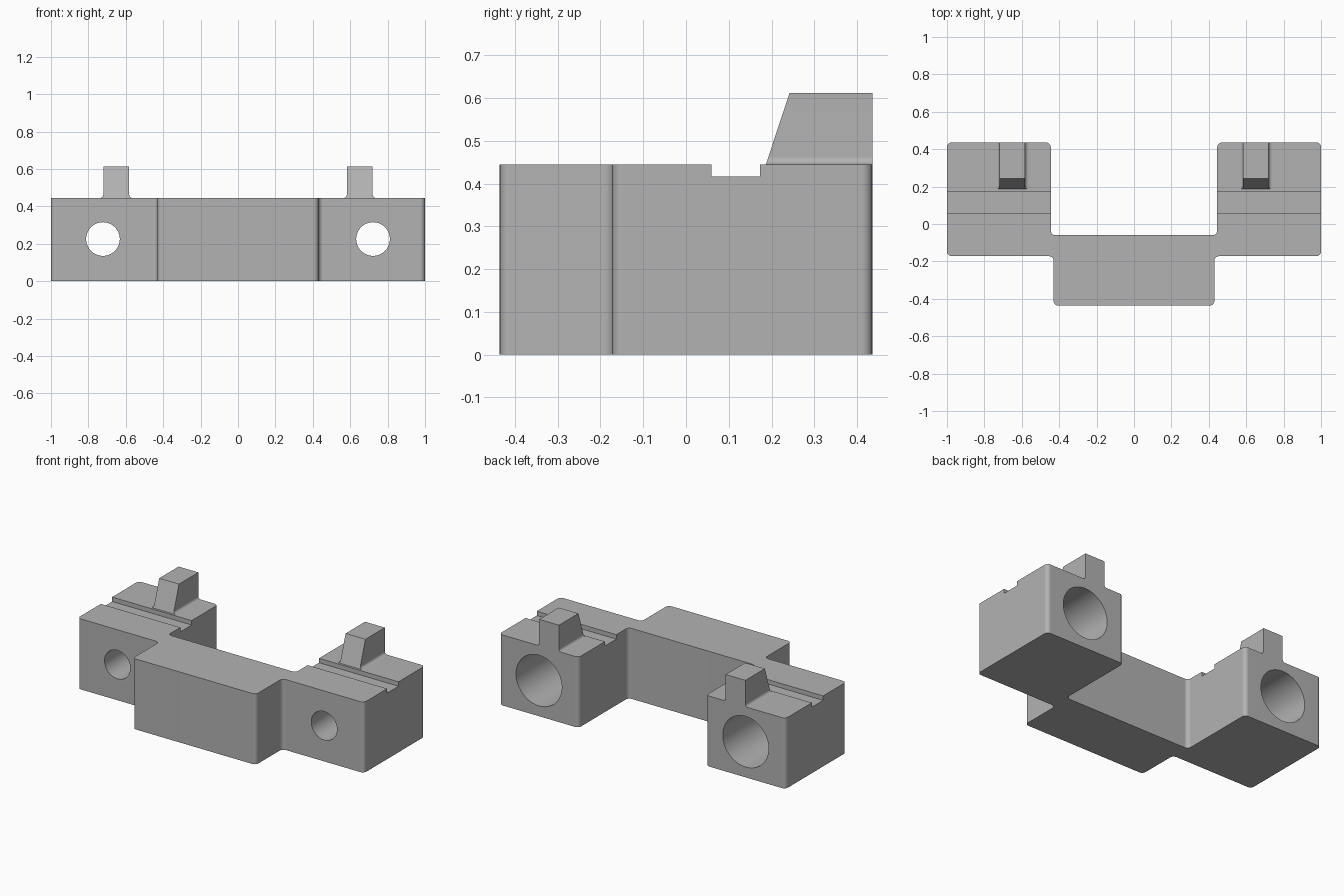
import bpy
import bmesh
import math

if "Cube" in bpy.data.objects:
    bpy.data.objects.remove(bpy.data.objects["Cube"], do_unlink=True)

HEIGHT, BACK, FILLET = 0.445, 0.436, 0.025
HOLE_X, HOLE_Z = 0.722, 0.225

grey = bpy.data.materials.new("plain grey")
grey.use_nodes = True
grey.diffuse_color = (0.45, 0.45, 0.45, 1)
grey.node_tree.nodes["Principled BSDF"].inputs["Base Color"].default_value = grey.diffuse_color


def add_object(name, bm):
    bmesh.ops.recalc_face_normals(bm, faces=bm.faces)
    mesh = bpy.data.meshes.new(name)
    bm.to_mesh(mesh)
    bm.free()
    mesh.materials.append(grey)
    obj = bpy.data.objects.new(name, mesh)
    bpy.context.collection.objects.link(obj)
    return obj


def activate(obj):
    bpy.ops.object.select_all(action="DESELECT")
    obj.select_set(True)
    bpy.context.view_layer.objects.active = obj


def finish(obj):
    activate(obj)
    bpy.ops.object.shade_smooth_by_angle(angle=math.radians(35))
    mod = obj.modifiers.new("flat face normals", "WEIGHTED_NORMAL")
    mod.keep_sharp = True


def cut(target, cutter):
    activate(target)
    mod = target.modifiers.new("cut", "BOOLEAN")
    mod.operation = "DIFFERENCE"
    mod.solver = "EXACT"
    mod.object = cutter
    bpy.ops.object.modifier_apply(modifier=mod.name)
    bpy.data.objects.remove(cutter, do_unlink=True)


def bore(x, radius, y0, y1):
    bpy.ops.mesh.primitive_cylinder_add(
        vertices=64, radius=radius, depth=y1 - y0,
        location=(x, (y0 + y1) / 2, HOLE_Z), rotation=(math.pi / 2, 0, 0))
    cutter = bpy.context.object
    cutter.hide_render = True
    return cutter


def groove(side):
    bpy.ops.mesh.primitive_cube_add(size=1, location=(side * 0.75, 0.1165, 0.467))
    cutter = bpy.context.object
    cutter.scale = (0.8, 0.113, 0.1)
    cutter.hide_render = True
    return cutter


# Bracket body: stepped plan extruded upward, every upright corner rounded
half = [(0.43, -BACK), (0.43, -0.172), (1, -0.172), (1, BACK), (0.445, BACK), (0.445, -0.06)]
plan = half + [(-x, y) for x, y in reversed(half)]
bm = bmesh.new()
base = bm.faces.new([bm.verts.new((x, y, 0)) for x, y in plan])
top = bmesh.ops.extrude_face_region(bm, geom=[base])["geom"]
bmesh.ops.translate(bm, vec=(0, 0, HEIGHT),
                    verts=[v for v in top if isinstance(v, bmesh.types.BMVert)])
upright = [e for e in bm.edges if abs(e.verts[0].co.z - e.verts[1].co.z) > 0.1]
bmesh.ops.bevel(bm, geom=upright, offset=FILLET, segments=5, profile=0.5, affect="EDGES")
body = add_object("bracket_body", bm)

# Stepped bolt holes and the cross grooves on both arms
for side in (-1, 1):
    cut(body, bore(side * HOLE_X, 0.09, -0.6, 0.6))
    cut(body, bore(side * HOLE_X, 0.16, 0.05, 0.6))
    cut(body, groove(side))
finish(body)


# Locating lug: flared foot, straight sides, sloping front
def lug(name, centre):
    half_width, flare, lug_top = 0.069, 0.018, 0.612
    steps = [i / 5 * math.pi / 2 for i in range(6)]
    right = [(half_width + flare * (1 - math.sin(a)), HEIGHT + flare * (1 - math.cos(a)))
             for a in steps] + [(half_width, lug_top)]
    outline = right + [(-x, z) for x, z in reversed(right)]
    bm = bmesh.new()
    front = [bm.verts.new((centre + x, 0.187 + (z - HEIGHT) * 0.33, z)) for x, z in outline]
    rear = [bm.verts.new((centre + x, BACK, z)) for x, z in outline]
    bm.faces.new(front)
    bm.faces.new(rear)
    for i in range(len(outline)):
        j = (i + 1) % len(outline)
        bm.faces.new((front[i], front[j], rear[j], rear[i]))
    finish(add_object(name, bm))


lug("left_lug", 0.651)
lug("right_lug", -0.651)
